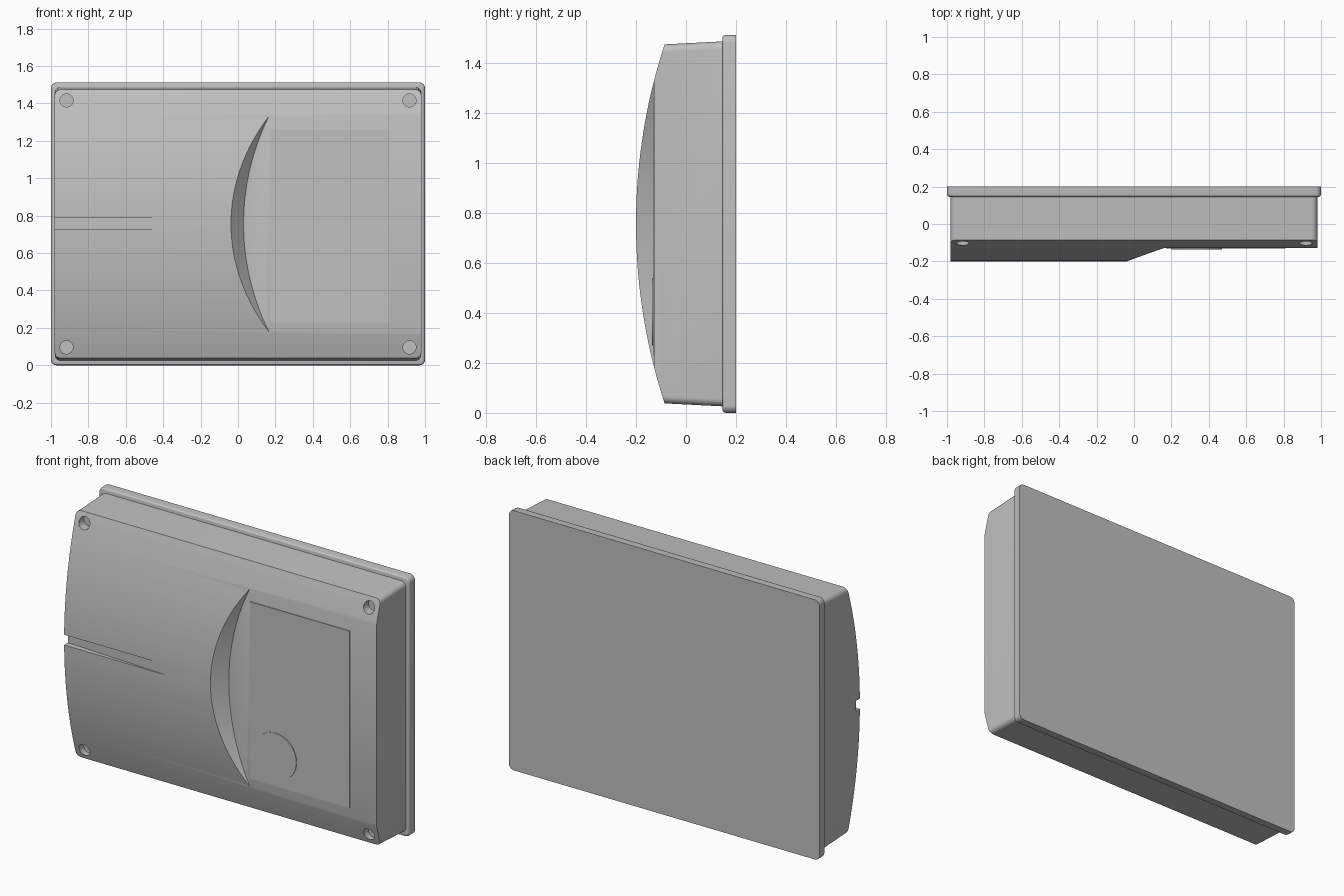
import bpy, bmesh, math
from mathutils import Vector

cube = bpy.data.objects.get("Cube")
if cube:
    bpy.data.objects.remove(cube, do_unlink=True)

MID = 0.756  # height of the horizontal centre line

grey = bpy.data.materials.new("light grey plastic")
grey.use_nodes = True
grey.diffuse_color = (0.53, 0.53, 0.53, 1)
grey.node_tree.nodes["Principled BSDF"].inputs["Base Color"].default_value = grey.diffuse_color


def loft(name, rings):
    """Closed solid through a list of point rings of equal length."""
    bm = bmesh.new()
    loops = [[bm.verts.new(p) for p in ring] for ring in rings]
    n = len(loops[0])
    for a, b in zip(loops, loops[1:]):
        for i in range(n):
            j = (i + 1) % n
            bm.faces.new((a[i], a[j], b[j], b[i]))
    bm.faces.new(loops[0])
    bm.faces.new(loops[-1])
    bmesh.ops.recalc_face_normals(bm, faces=bm.faces)
    mesh = bpy.data.meshes.new(name)
    bm.to_mesh(mesh)
    bm.free()
    mesh.materials.append(grey)
    obj = bpy.data.objects.new(name, mesh)
    bpy.context.collection.objects.link(obj)
    return obj


def rounded_rect(hx, hz, r, y, steps=6):
    """Rounded rectangle ring standing in the xz plane at depth y."""
    ring = []
    for k, (sx, sz) in enumerate(((1, 1), (-1, 1), (-1, -1), (1, -1))):
        for i in range(steps + 1):
            a = math.pi / 2 * (k + i / steps)
            ring.append((sx * (hx - r) + r * math.cos(a), y,
                         MID + sz * (hz - r) + r * math.sin(a)))
    return ring


def circle(cx, cz, r, y, n):
    return [(cx + r * math.cos(math.tau * i / n), y,
             cz + r * math.sin(math.tau * i / n)) for i in range(n)]


def boolean(target, tool, operation):
    mod = target.modifiers.new("cut", 'BOOLEAN')
    mod.operation = operation
    mod.solver = 'EXACT'
    mod.object = tool
    bpy.context.view_layer.objects.active = target
    bpy.ops.object.modifier_apply(modifier=mod.name)
    bpy.data.objects.remove(tool, do_unlink=True)


def smooth(obj):
    bpy.ops.object.select_all(action='DESELECT')
    obj.select_set(True)
    bpy.context.view_layer.objects.active = obj
    bpy.ops.object.shade_smooth_by_angle(angle=math.radians(20))


# Back plate with a softened front rim
plate = loft("back_plate", [rounded_rect(1 - d, MID - d, 0.03 - d, y) for y, d in
                            ((0.2, 0), (0.16, 0), (0.152, 0.002), (0.147, 0.007), (0.145, 0.014))])

# Tapered housing, trimmed by a wide arc to make the domed front
housing = loft("housing", [rounded_rect(0.98, 0.73, 0.03, 0.15),
                           rounded_rect(0.98, 0.707, 0.03, -0.3)])
R = 2.31
arc = [(R - 0.2 - R * math.cos(a), MID + R * math.sin(a))
       for a in (math.radians(-24 + 48 * i / 48) for i in range(49))]
profile = arc + [(0.5, MID + 0.95), (0.5, MID - 0.95)]
boolean(housing, loft("dome_trim", [[(x, y, z) for y, z in profile] for x in (-1.2, 1.2)]),
        'INTERSECT')

# Flat recess with a sloping curved wall
FLOOR = -0.127
boolean(housing, loft("recess_cutter", [circle(1.322, MID, 1.292, FLOOR, 256),
                                        circle(1.322, MID, 1.452, -0.3, 256)]), 'DIFFERENCE')

# Shallow slot that fades out toward the middle
wedge = ((-1.05, -0.161), (-0.23, -0.2036), (-0.23, -0.3), (-1.05, -0.3))
boolean(housing, loft("slot_cutter", [[(x, y, z) for x, y in wedge] for z in (0.727, 0.787)]),
        'DIFFERENCE')

# Screw holes in the four corners
for sx in (-1, 1):
    for sz in (-1, 1):
        x, z = sx * 0.917, MID + sz * 0.66
        boolean(housing, loft("hole_cutter", [circle(x, z, 0.035, y, 32) for y in (-0.06, -0.3)]),
                'DIFFERENCE')

# Thin cover panel and round pad in the recess
panel_outline = ((0.17, 0.23), (0.81, 0.23), (0.81, 1.26), (0.17, 1.26))
panel = loft("cover_panel", [[(x, y, z) for x, z in panel_outline]
                             for y in (FLOOR + 0.01, FLOOR - 0.004)])
pad = loft("round_pad", [circle(0.335, 0.405, 0.135, y, 48) for y in (FLOOR, FLOOR - 0.008)])

for part in (plate, housing, panel, pad):
    smooth(part)
